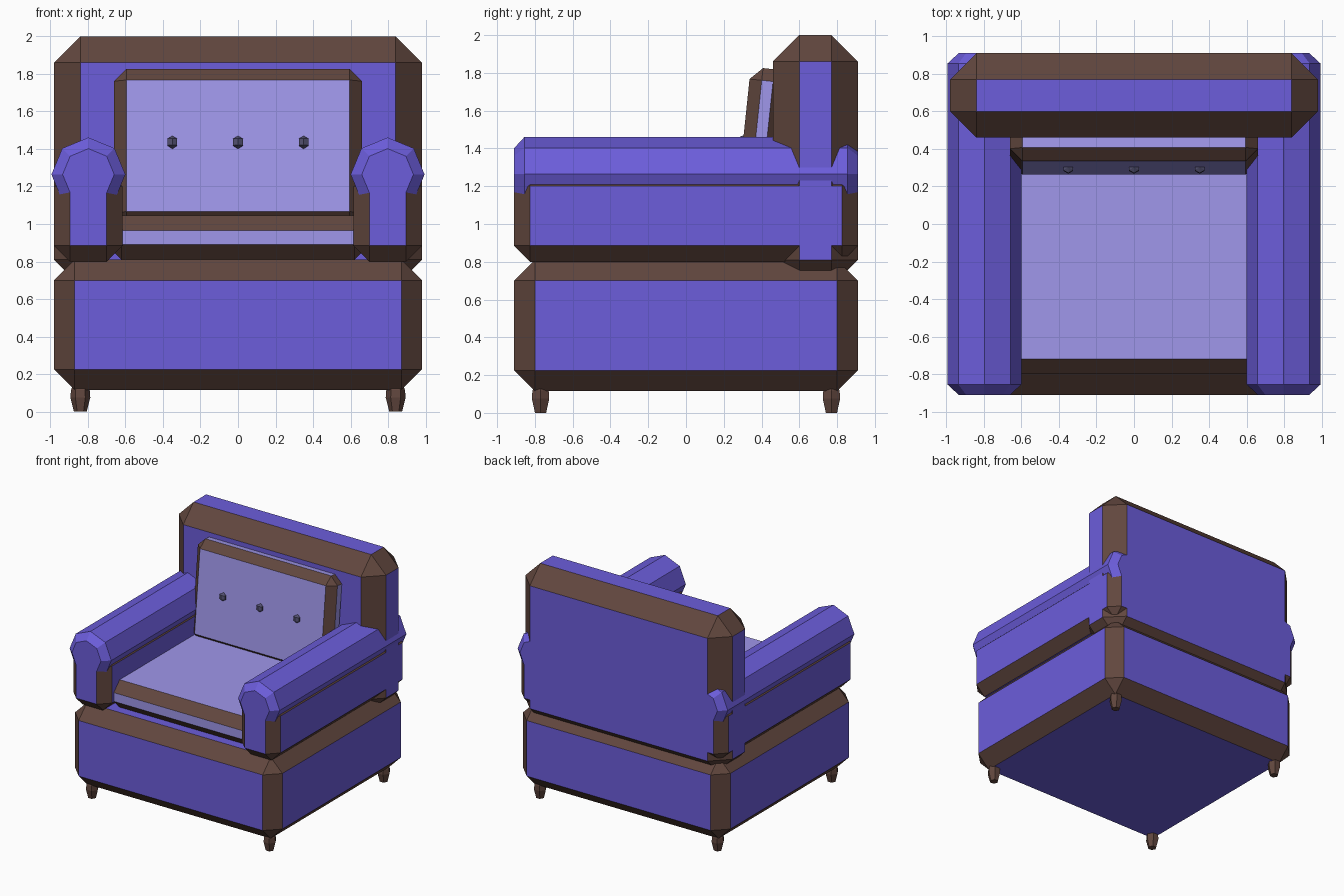
import bpy, bmesh, math
from mathutils import Matrix

if "Cube" in bpy.data.objects:
    bpy.data.objects.remove(bpy.data.objects["Cube"])


def material(name, rgb):
    m = bpy.data.materials.new(name)
    m.diffuse_color = (*rgb, 1)
    m.use_nodes = True
    m.node_tree.nodes["Principled BSDF"].inputs["Base Color"].default_value = m.diffuse_color
    return m


FABRIC = material("purple_fabric", (0.15, 0.11, 0.71))
LIGHT = material("light_fabric", (0.35, 0.31, 0.83))
TRIM = material("brown_trim", (0.12, 0.062, 0.048))
BUTTON = material("button_grey", (0.085, 0.08, 0.16))


def finish(name, bm, mats, loc=(0, 0, 0), rot=(0, 0, 0)):
    bmesh.ops.recalc_face_normals(bm, faces=bm.faces)
    me = bpy.data.meshes.new(name)
    bm.to_mesh(me)
    bm.free()
    for m in mats:
        me.materials.append(m)
    ob = bpy.data.objects.new(name, me)
    ob.location, ob.rotation_euler = loc, rot
    bpy.context.collection.objects.link(ob)
    return ob


def padded_box(name, size, loc, bevel, fabric, rot=(0, 0, 0)):
    """Box whose chamfered edges carry the brown trim."""
    bm = bmesh.new()
    bmesh.ops.create_cube(bm, size=1, matrix=Matrix.Diagonal((*size, 1)))
    bmesh.ops.bevel(bm, geom=bm.edges[:], offset=bevel, segments=1, profile=0.5,
                    affect='EDGES', material=1)
    return finish(name, bm, [fabric, TRIM], loc, rot)


def arm_roll(name, x):
    bm = bmesh.new()
    bmesh.ops.create_cone(bm, cap_ends=True, segments=8, radius1=0.197, radius2=0.197,
                          depth=1.82, matrix=Matrix.Rotation(math.pi / 2, 4, 'X'))
    rims = [e for e in bm.edges if abs(e.verts[0].co.y - e.verts[1].co.y) < 0.01]
    bmesh.ops.bevel(bm, geom=rims, offset=0.055, segments=1, profile=0.5, affect='EDGES')
    return finish(name, bm, [FABRIC], (x, 0, 1.264))


def leg(name, x, y, sides=6):
    bm = bmesh.new()
    rings = []
    for r, z in ((0.034, 0), (0.053, 0.075), (0.05, 0.115), (0.042, 0.135)):
        rings.append([bm.verts.new((r * math.cos(a), r * math.sin(a), z))
                      for a in (i * math.tau / sides for i in range(sides))])
    for lo, hi in zip(rings, rings[1:]):
        for i in range(sides):
            j = (i + 1) % sides
            bm.faces.new((lo[i], lo[j], hi[j], hi[i]))
    bm.faces.new(rings[0])
    bm.faces.new(rings[-1])
    return finish(name, bm, [TRIM], (x, y, 0))


# Base and backrest
padded_box("base", (1.96, 1.82, 0.695), (0, 0, 0.4625), 0.11, FABRIC)
padded_box("backrest", (1.96, 0.45, 1.33), (0, 0.685, 1.335), 0.14, FABRIC)

# Seat and tilted back cushion
padded_box("seat_cushion", (1.40, 1.34, 0.235), (0, -0.13, 0.9275), 0.08, LIGHT)
TILT = math.radians(-6)
padded_box("back_cushion", (1.32, 0.19, 0.835), (0, 0.394, 1.407), 0.065, LIGHT, (TILT, 0, 0))

# Arms and legs, mirrored
for s, side in ((-1, "left"), (1, "right")):
    padded_box(f"arm_{side}", (0.365, 1.82, 0.485), (s * 0.7975, 0, 1.0425), 0.085, FABRIC)
    arm_roll(f"arm_roll_{side}", s * 0.797)
    for y, end in ((-0.77, "front"), (0.77, "back")):
        leg(f"{end}_leg_{side}", s * 0.84, y)

# Buttons on the back cushion
for i in (-1, 0, 1):
    bm = bmesh.new()
    bmesh.ops.create_uvsphere(bm, u_segments=6, v_segments=3, radius=0.035)
    finish(f"button_{i + 2}", bm, [BUTTON], (i * 0.35, 0.3, 1.435), (TILT, 0, 0))
